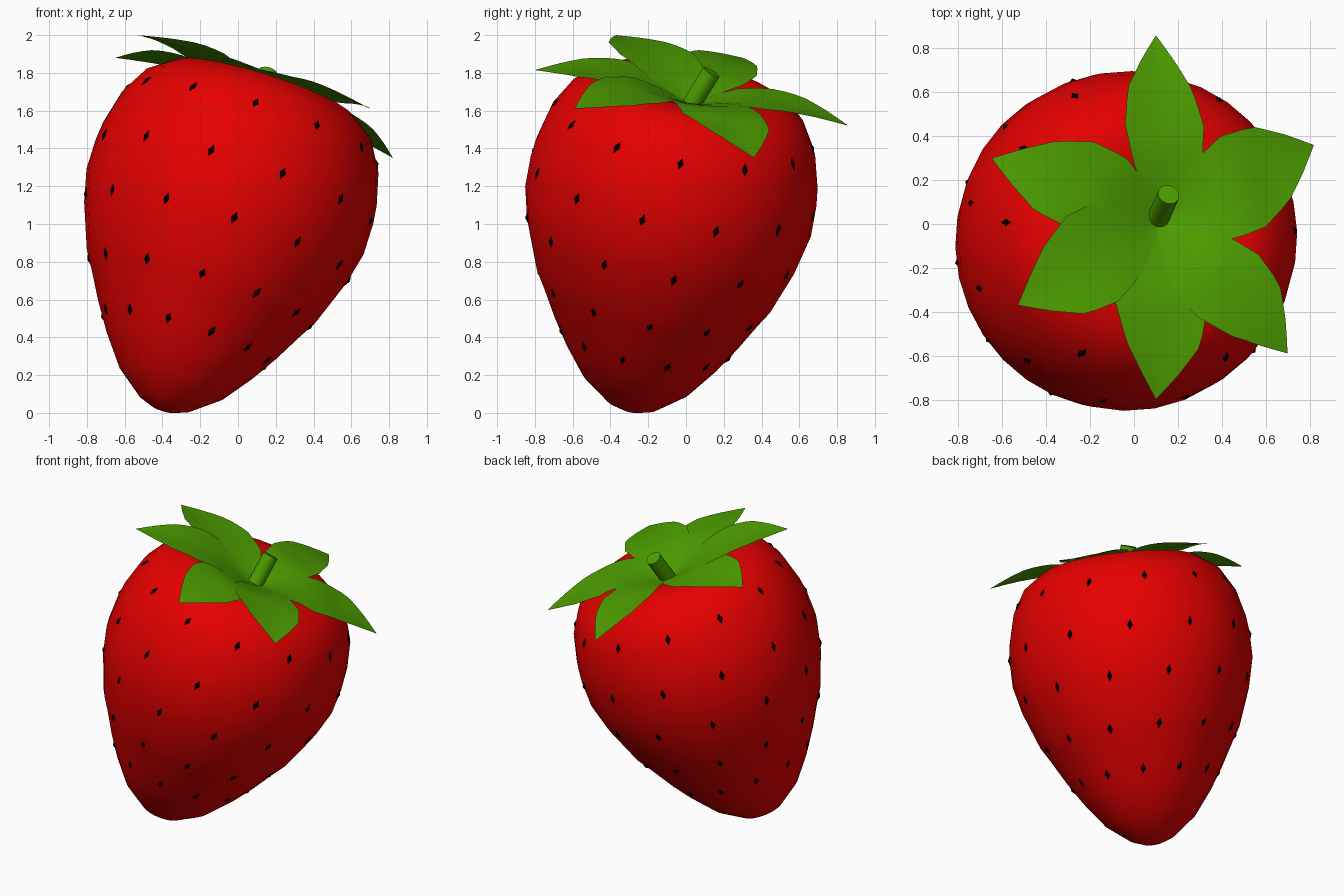
import bpy, bmesh, math
from mathutils import Vector, Matrix

cube = bpy.data.objects.get("Cube")
if cube:
    bpy.data.objects.remove(cube, do_unlink=True)


def material(name, rgb):
    m = bpy.data.materials.new(name)
    m.diffuse_color = (*rgb, 1)
    m.use_nodes = True
    bsdf = next(n for n in m.node_tree.nodes if n.type == 'BSDF_PRINCIPLED')
    bsdf.inputs["Base Color"].default_value = (*rgb, 1)
    bsdf.inputs["Roughness"].default_value = 0.6
    return m


RED = material("berry red", (0.80, 0.0, 0.0))
GREEN = material("leaf green", (0.075, 0.345, 0.0))
BLACK = material("seed black", (0.0, 0.0, 0.0))

# Tilted frame of the whole fruit: origin at the tip, local z along the core
TIP = Vector((-0.40, -0.29, 0.014))
AXIS = Vector((0.315, 0.185, 1.0)).normalized()
FRAME = Matrix.Translation(TIP) @ Vector((0, 0, 1)).rotation_difference(AXIS).to_matrix().to_4x4()
TO_LOCAL = FRAME.inverted()


def finish(bm, name, mat, smooth=True):
    me = bpy.data.meshes.new(name)
    bm.to_mesh(me)
    bm.free()
    me.materials.append(mat)
    for p in me.polygons:
        p.use_smooth = smooth
    ob = bpy.data.objects.new(name, me)
    ob.matrix_world = FRAME
    bpy.context.scene.collection.objects.link(ob)
    return ob


# Berry profile (radius, height), from the tip up to the dimple under the leaves
PROFILE = [(0, 0), (0.06, 0.006), (0.14, 0.038), (0.29, 0.158), (0.41, 0.318), (0.50, 0.462),
           (0.585, 0.616), (0.638, 0.705), (0.727, 0.945), (0.768, 1.12), (0.768, 1.29),
           (0.757, 1.39), (0.713, 1.565), (0.63, 1.71), (0.50, 1.803), (0.40, 1.82),
           (0.30, 1.808), (0.15, 1.765), (0, 1.71)]
WIDEST, RIM = 10, 15


def lerp_table(table, x):
    for (x0, y0), (x1, y1) in zip(table, table[1:]):
        if x0 <= x <= x1:
            return y0 + (y1 - y0) * (x - x0) / (x1 - x0)
    return table[-1][1] if x > table[-1][0] else table[0][1]


def top_height(r):
    return lerp_table(PROFILE[:WIDEST - 1:-1], r)


def side_radius(h):
    return lerp_table([(z, r) for r, z in PROFILE[:RIM]], h)


# Berry body
bm = bmesh.new()
verts = [bm.verts.new((r, 0, h)) for r, h in PROFILE]
edges = [bm.edges.new(pair) for pair in zip(verts, verts[1:])]
bmesh.ops.spin(bm, geom=verts + edges, cent=(0, 0, 0), axis=(0, 0, 1),
               angle=2 * math.pi, steps=32, use_duplicate=False)
bmesh.ops.remove_doubles(bm, verts=bm.verts, dist=0.0005)
bmesh.ops.recalc_face_normals(bm, faces=bm.faces)
finish(bm, "berry", RED)

# Seeds: slim diamonds in five staggered rows (height, angle offset)
bm = bmesh.new()
for h, phase in [(1.605, 0), (1.28, 19), (0.975, 6), (0.66, 0), (0.405, 17)]:
    r = side_radius(h)
    slope = math.atan2(side_radius(h + 0.04) - side_radius(h - 0.04), 0.08)
    for i in range(12):
        place = (Matrix.Rotation(math.radians(phase + 30 * i), 4, 'Z')
                 @ Matrix.Translation((r - 0.002, 0, h))
                 @ Matrix.Rotation(slope, 4, 'Y')
                 @ Matrix.Rotation(math.radians(-8), 4, 'X')
                 @ Matrix.Diagonal((0.012, 0.017, 0.034, 1)))
        ring = [bm.verts.new(place @ Vector(c)) for c in [(0, 1, 0), (0, 0, 1), (0, -1, 0), (0, 0, -1)]]
        for x in (1, -1):
            apex = bm.verts.new(place @ Vector((x, 0, 0)))
            for a, b in zip(ring, ring[1:] + ring[:1]):
                bm.faces.new((a, b, apex) if x < 0 else (b, a, apex))
bmesh.ops.recalc_face_normals(bm, faces=bm.faces)
finish(bm, "seeds", BLACK, smooth=False)

# Leaves: (tip position, width scale); the outline is wider on its right edge near the base
LEAVES = [((0.10, 0.86, 1.52), 0.98), ((0.82, 0.36, 1.35), 1.2), ((0.70, -0.59, 1.61), 1.1),
          ((0.10, -0.80, 1.815), 1.13), ((-0.53, -0.37, 2.0), 1.18), ((-0.65, 0.30, 1.88), 1.1)]
RIGHT = [(0, 0.015), (0.15, 0.12), (0.3, 0.19), (0.5, 0.20), (0.7, 0.15), (0.87, 0.07), (1, 0)]
LEFT = [(0, 0.015), (0.15, 0.08), (0.3, 0.145), (0.5, 0.185), (0.7, 0.165), (0.87, 0.08), (1, 0)]
STEPS = 14
BASE = 1.725

for n, (tip, scale) in enumerate(LEAVES):
    t_loc = TO_LOCAL @ Vector(tip)
    along = Vector((t_loc.x, t_loc.y, 0))
    side = Vector((-along.y, along.x, 0)).normalized()
    bm = bmesh.new()
    rows = []
    for i in range(STEPS):
        t = i / STEPS
        row = []
        for k in (-1, -0.5, 0, 0.5, 1):
            w = lerp_table(LEFT if k > 0 else RIGHT, t) * scale
            p = along * t + side * (w * k)
            arch = math.sin(math.pi * t)
            spine = BASE + (t_loc.z - BASE) * t + (0.075 + 0.015 * abs(k)) * arch
            lift = 0.012 + 0.003 * (n % 3) * (1 - t)
            p.z = max(spine, top_height(p.length) + lift)
            row.append(bm.verts.new(p))
        rows.append(row)
    for a, b in zip(rows, rows[1:]):
        for j in range(4):
            bm.faces.new((a[j], b[j], b[j + 1], a[j + 1]))
    end = bm.verts.new(t_loc)
    for j in range(4):
        bm.faces.new((rows[-1][j], end, rows[-1][j + 1]))
    bmesh.ops.recalc_face_normals(bm, faces=bm.faces)
    if sum(f.normal.z for f in bm.faces) < 0:
        bmesh.ops.reverse_faces(bm, faces=bm.faces)
    finish(bm, f"leaf_{n + 1}", GREEN)


# Stem: a leaning cylinder on a thin stalk
def rod(name, start, stop, r0, r1):
    a, b = TO_LOCAL @ Vector(start), TO_LOCAL @ Vector(stop)
    d = b - a
    place = Matrix.Translation((a + b) / 2) @ Vector((0, 0, 1)).rotation_difference(d).to_matrix().to_4x4()
    bm = bmesh.new()
    bmesh.ops.create_cone(bm, cap_ends=True, segments=16, radius1=r0, radius2=r1,
                          depth=d.length, matrix=place)
    ob = finish(bm, name, GREEN)
    caps = [p for p in ob.data.polygons if len(p.vertices) > 4]
    rims = {key for p in caps for key in p.edge_keys}
    for p in caps:
        p.use_smooth = False
    for e in ob.data.edges:
        e.use_edge_sharp = e.key in rims


rod("stem", (0.112, 0.03, 1.635), (0.158, 0.135, 1.805), 0.05, 0.05)
rod("stalk", (0.095, 0.0, 1.56), (0.118, 0.045, 1.66), 0.015, 0.02)
